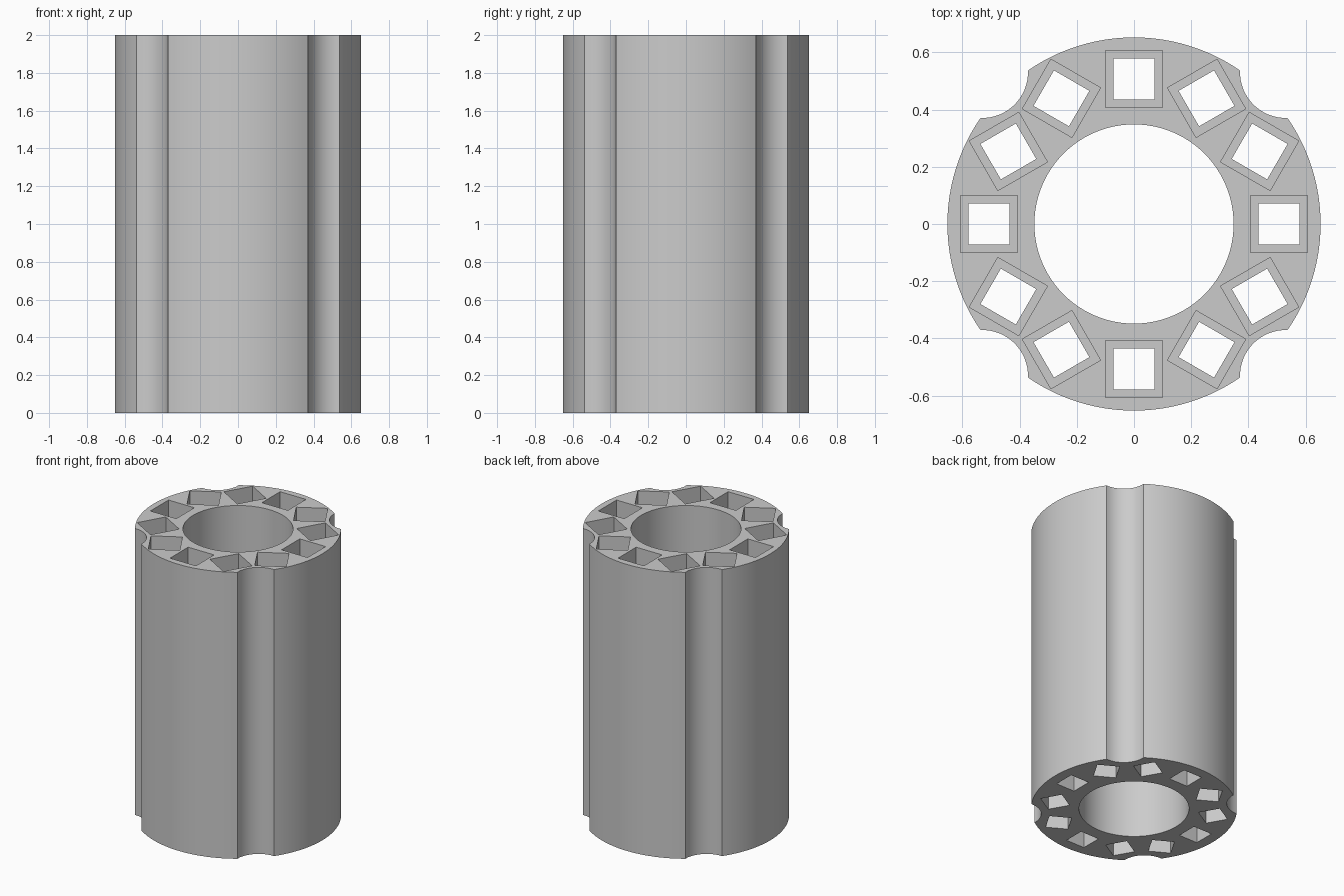
import bpy, bmesh, math

if "Cube" in bpy.data.objects:
    bpy.data.objects.remove(bpy.data.objects["Cube"])

HEIGHT, STEP = 2.0, 0.2           # total height, ledge height inside the sockets
R_OUT, R_IN = 0.652, 0.348        # body and bore radii
G_DIST, G_RAD = 0.75, 0.16        # groove centre distance and radius
S_DIST, S_TOP, S_LOW = 0.507, 0.2, 0.143  # socket position and widths


def polar(r, a, cx=0.0, cy=0.0):
    return (cx + r * math.cos(a), cy + r * math.sin(a))


def outer_outline():
    # Circle interrupted by four scooped grooves on the diagonals
    a = (G_DIST**2 + R_OUT**2 - G_RAD**2) / (2 * G_DIST)
    h = math.sqrt(R_OUT**2 - a * a)
    half, phi = math.atan2(h, a), math.atan2(h, G_DIST - a)
    pts = []
    for k in range(4):
        mid = math.pi / 4 + k * math.pi / 2
        cx, cy = polar(G_DIST, mid)
        n = 16
        for i in range(n):
            pts.append(polar(G_RAD, mid + math.pi + phi - 2 * phi * i / n, cx, cy))
        n, span = 24, math.pi / 2 - 2 * half
        for i in range(n):
            pts.append(polar(R_OUT, mid + half + span * i / n))
    return pts


def square(theta, width):
    # Each square socket turns against its position angle
    cx, cy = polar(S_DIST, theta)
    return [polar(width / math.sqrt(2), -theta + math.pi / 4 + i * math.pi / 2, cx, cy)
            for i in range(4)]


bm = bmesh.new()


def ring(pts, z):
    return [bm.verts.new((x, y, z)) for x, y in pts]


def bridge(a, b):
    for i in range(len(a)):
        j = (i + 1) % len(a)
        bm.faces.new((a[i], a[j], b[j], b[i]))


def cap(rings):
    # Flat end face with all openings left free
    edges = []
    for r in rings:
        for i in range(len(r)):
            v, w = r[i], r[(i + 1) % len(r)]
            edges.append(bm.edges.get((v, w)) or bm.edges.new((v, w)))
    bmesh.ops.triangle_fill(bm, edges=edges, use_beauty=True)


top, bottom = [], []

# Outer wall and central bore
bore = [polar(R_IN, 2 * math.pi * i / 96) for i in range(96)]
for pts in (outer_outline(), bore):
    lo, hi = ring(pts, 0), ring(pts, HEIGHT)
    bridge(lo, hi)
    bottom.append(lo)
    top.append(hi)

# Twelve stepped square sockets: narrow below, wide above a ledge
for k in range(12):
    t = k * math.pi / 6
    levels = [ring(square(t, S_LOW), 0), ring(square(t, S_LOW), STEP),
              ring(square(t, S_TOP), STEP), ring(square(t, S_TOP), HEIGHT)]
    for a, b in zip(levels, levels[1:]):
        bridge(a, b)
    bottom.append(levels[0])
    top.append(levels[-1])

cap(bottom)
cap(top)
bmesh.ops.recalc_face_normals(bm, faces=bm.faces[:])

mesh = bpy.data.meshes.new("socket_cylinder")
bm.to_mesh(mesh)
bm.free()
body = bpy.data.objects.new("socket_cylinder", mesh)
bpy.context.collection.objects.link(body)

grey = bpy.data.materials.new("light grey")
grey.diffuse_color = (0.6, 0.6, 0.6, 1)
grey.use_nodes = True
grey.node_tree.nodes["Principled BSDF"].inputs["Base Color"].default_value = grey.diffuse_color
mesh.materials.append(grey)

# Smooth curved walls, sharp rims
bpy.context.view_layer.objects.active = body
body.select_set(True)
bpy.ops.object.shade_smooth_by_angle(angle=math.radians(30))
